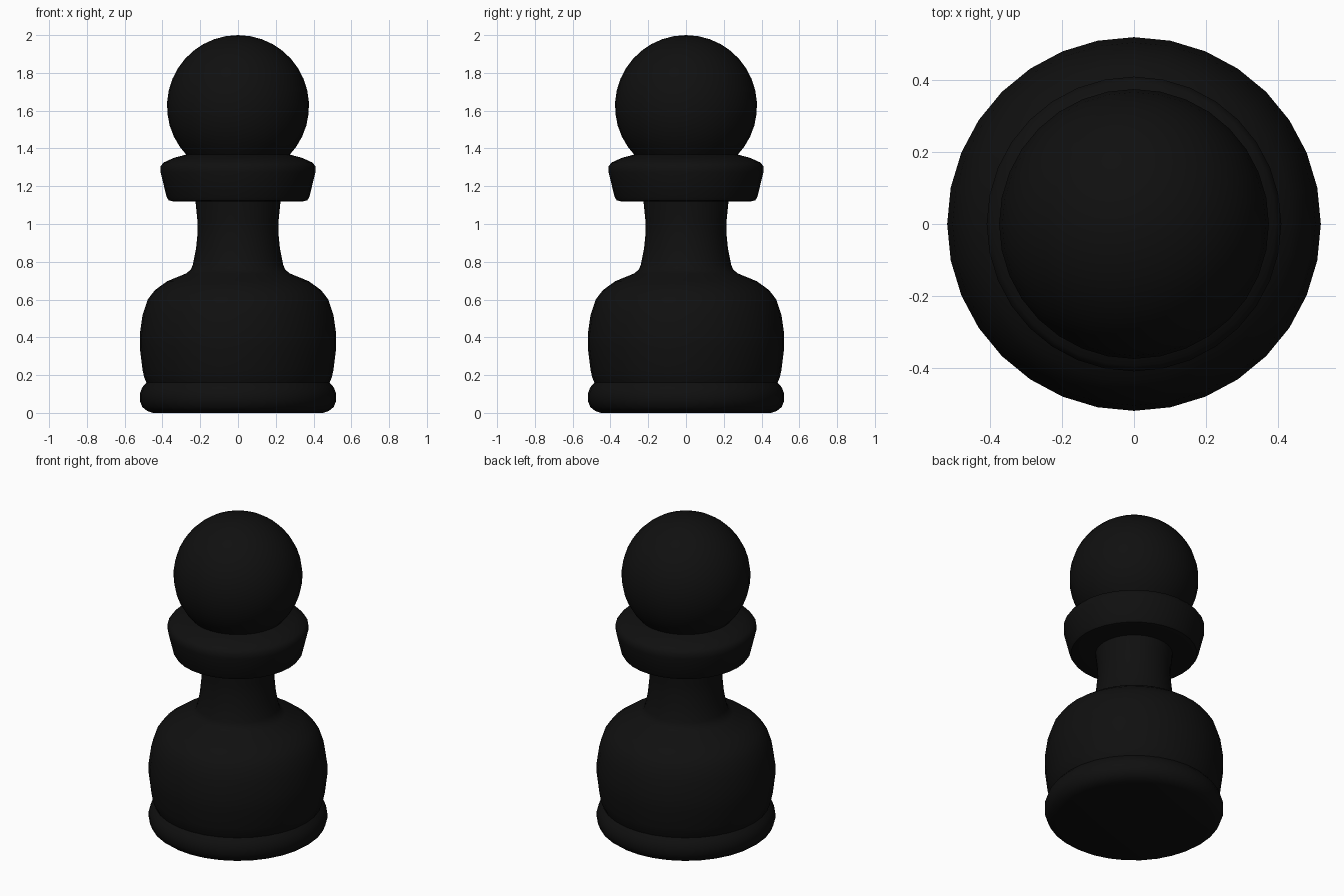
import bpy, bmesh
from math import sin, cos, pi, radians

if "Cube" in bpy.data.objects:
    bpy.data.objects.remove(bpy.data.objects["Cube"])

SIDES = 32
black = bpy.data.materials.new("black_lacquer")
black.diffuse_color = (0.005, 0.005, 0.005, 1)
black.use_nodes = True
black.node_tree.nodes["Principled BSDF"].inputs["Base Color"].default_value = black.diffuse_color


def lathe(name, profile):
    """Revolve (radius, z) points about z; radius 0 makes a pole."""
    bm = bmesh.new()
    rings = []
    for r, z in profile:
        n = SIDES if r > 1e-5 else 1
        rings.append([bm.verts.new((r * cos(2 * pi * i / SIDES),
                                    r * sin(2 * pi * i / SIDES), z))
                      for i in range(n)])
    for a, b in zip(rings, rings[1:]):
        for i in range(SIDES):
            j = (i + 1) % SIDES
            quad = [a[i % len(a)], a[j % len(a)], b[j % len(b)], b[i % len(b)]]
            bm.faces.new(list(dict.fromkeys(quad)))
    bmesh.ops.recalc_face_normals(bm, faces=bm.faces)
    mesh = bpy.data.meshes.new(name)
    bm.to_mesh(mesh)
    bm.free()
    mesh.materials.append(black)
    obj = bpy.data.objects.new(name, mesh)
    bpy.context.collection.objects.link(obj)
    bpy.ops.object.select_all(action='DESELECT')
    obj.select_set(True)
    bpy.context.view_layer.objects.active = obj
    bpy.ops.object.shade_smooth_by_angle(angle=radians(40))
    return obj


# Foot ring, bulbous body, stem and collar in one turned profile
stand = [
    (0, 0), (0.45, 0), (0.48, 0.01), (0.506, 0.03), (0.52, 0.065), (0.52, 0.1),
    (0.507, 0.135), (0.485, 0.16),
    (0.497, 0.19), (0.505, 0.225), (0.52, 0.345), (0.52, 0.415), (0.505, 0.52),
    (0.478, 0.60), (0.44, 0.65), (0.375, 0.697), (0.275, 0.738),
    (0.25, 0.758), (0.239, 0.785), (0.222, 0.87), (0.214, 0.95), (0.214, 1.01),
    (0.225, 1.12),
    (0.345, 1.12), (0.367, 1.125), (0.378, 1.143), (0.41, 1.275), (0.41, 1.305),
    (0.395, 1.325), (0.34, 1.35), (0.265, 1.37),
]

# Ball head, continuing from the top of the collar to the pole
R, CENTRE = 0.376, 1.624
head = [(R * cos(a), CENTRE + R * sin(a))
        for a in (radians(-45 + 135 * k / 14) for k in range(14))]
head.append((0, CENTRE + R))

lathe("pawn_body_and_head", stand + head)
